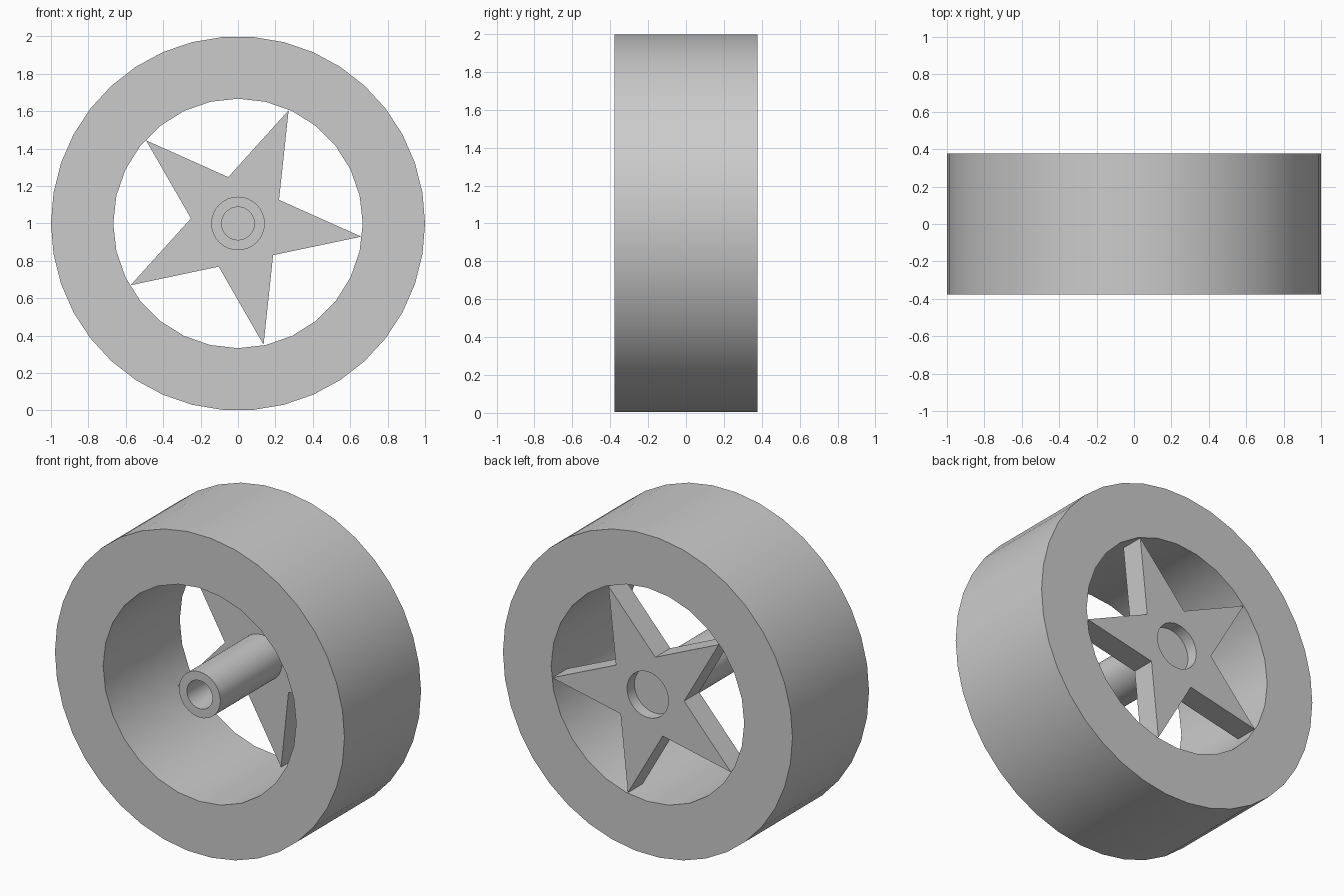
import bpy, bmesh
from math import cos, sin, radians, pi
from mathutils import Vector

if "Cube" in bpy.data.objects:
    bpy.data.objects.remove(bpy.data.objects["Cube"])

HALF = 0.378          # half the wheel width
HUB_R, BORE_R = 0.143, 0.088

grey = bpy.data.materials.new("plain grey")
grey.use_nodes = True
grey.diffuse_color = (0.6, 0.6, 0.6, 1)
grey.node_tree.nodes["Principled BSDF"].inputs["Base Color"].default_value = (0.6, 0.6, 0.6, 1)


def circle(radius, sides):
    return [(radius * cos(2 * pi * i / sides), radius * sin(2 * pi * i / sides))
            for i in range(sides)]


def star(tip, valley, points, turn):
    step = pi / points
    return [((valley if i % 2 else tip) * cos(turn + i * step),
             (valley if i % 2 else tip) * sin(turn + i * step))
            for i in range(2 * points)]


def solid(name, loops, front, back):
    """Fill the outline (with an optional hole) and extrude it along y."""
    bm = bmesh.new()
    edges = []
    for loop in loops:
        vs = [bm.verts.new((x, front, z + 1)) for x, z in loop]
        edges += [bm.edges.new((vs[i - 1], vs[i])) for i in range(len(vs))]
    bmesh.ops.triangle_fill(bm, use_beauty=True, use_dissolve=False,
                            edges=edges, normal=Vector((0, -1, 0)))
    grown = bmesh.ops.extrude_face_region(bm, geom=bm.faces[:], use_keep_orig=True)
    moved = [v for v in grown["geom"] if isinstance(v, bmesh.types.BMVert)]
    bmesh.ops.translate(bm, verts=moved, vec=(0, back - front, 0))
    bmesh.ops.recalc_face_normals(bm, faces=bm.faces[:])
    mesh = bpy.data.meshes.new(name)
    bm.to_mesh(mesh)
    bm.free()
    mesh.materials.append(grey)
    obj = bpy.data.objects.new(name, mesh)
    bpy.context.collection.objects.link(obj)
    bpy.ops.object.select_all(action="DESELECT")
    obj.select_set(True)
    bpy.context.view_layer.objects.active = obj
    bpy.ops.object.shade_smooth_by_angle(angle=radians(30))
    return obj


# Wide tyre ring
solid("tyre_ring", [circle(1.0, 38), circle(0.667, 28)], -HALF, HALF)
# Five-pointed spoke plate, flush with the back, with a hub recess
solid("star_spokes", [star(0.663, 0.253, 5, radians(-6.1)), circle(HUB_R, 32)], 0.23, HALF)
# Hub tube, flush with the front, and the plug closing its bore
solid("hub_tube", [circle(HUB_R, 32), circle(BORE_R, 32)], -HALF, 0.305)
solid("hub_plug", [circle(BORE_R, 32)], 0.2, 0.305)
